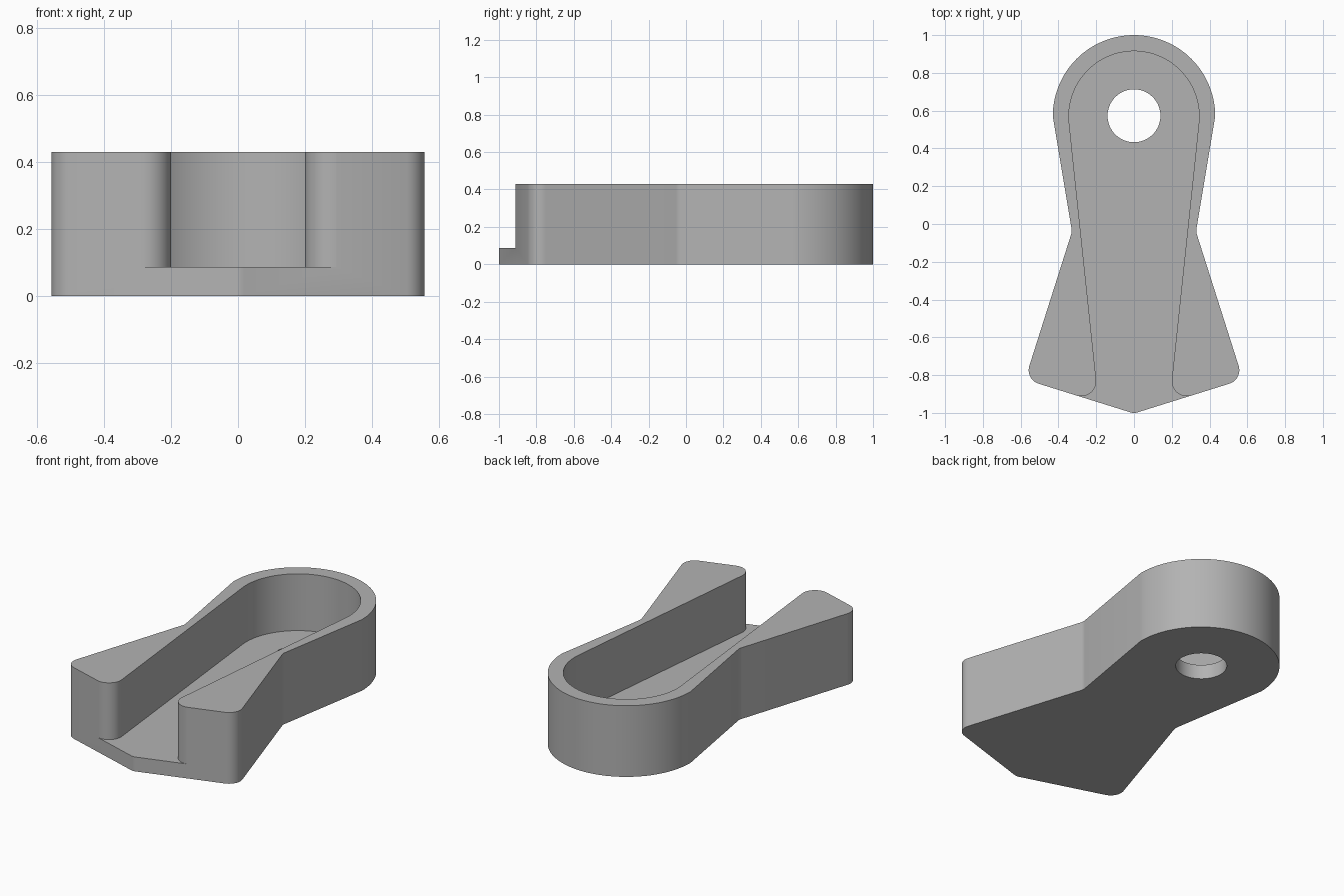
import bpy, bmesh, math
from mathutils import Vector

cube = bpy.data.objects.get("Cube")
if cube:
    bpy.data.objects.remove(cube, do_unlink=True)

HEIGHT, FLOOR = 0.43, 0.087
HEAD = Vector((0, 0.57))


def arc(centre, radius, a0, a1, n):
    return [centre + radius * Vector((math.cos(a0 + (a1 - a0) * i / n),
                                      math.sin(a0 + (a1 - a0) * i / n)))
            for i in range(n + 1)]


def fillet(prev, corner, nxt, radius, n=10):
    # Points of an arc that rounds the corner, tangent to both edges
    u, v = (prev - corner).normalized(), (nxt - corner).normalized()
    half = u.angle(v) / 2
    centre = corner + (u + v).normalized() * radius / math.sin(half)
    t0 = corner + u * radius / math.tan(half) - centre
    t1 = corner + v * radius / math.tan(half) - centre
    start = math.atan2(t0.y, t0.x)
    turn = math.atan2(t0.x * t1.y - t0.y * t1.x, t0.dot(t1))
    return arc(centre, radius, start, start + turn, n)


def mirrored(points):
    return [Vector((-p.x, p.y)) for p in reversed(points)]


def prism(name, points, z0, z1):
    bm = bmesh.new()
    face = bm.faces.new([bm.verts.new((p.x, p.y, z0)) for p in points])
    top = bmesh.ops.extrude_face_region(bm, geom=[face])["geom"]
    bmesh.ops.translate(bm, vec=(0, 0, z1 - z0),
                        verts=[g for g in top if isinstance(g, bmesh.types.BMVert)])
    bmesh.ops.recalc_face_normals(bm, faces=bm.faces)
    mesh = bpy.data.meshes.new(name)
    bm.to_mesh(mesh)
    bm.free()
    obj = bpy.data.objects.new(name, mesh)
    bpy.context.collection.objects.link(obj)
    return obj


grey = bpy.data.materials.new("plain grey")
grey.use_nodes = True
colour = (0.45, 0.45, 0.45, 1)
grey.diffuse_color = colour
grey.node_tree.nodes["Principled BSDF"].inputs["Base Color"].default_value = colour

# Outer outline: round head, pinched waist, flared foot with a pointed front
apex, foot = Vector((0, -1.003)), Vector((0.577, -0.823))
waist, shoulder = Vector((0.328, -0.04)), Vector((0.43, 0.57))
side = (fillet(apex, foot, waist, 0.075)
        + fillet(foot, waist, shoulder, 0.06, 6))
point = fillet(Vector((-foot.x, foot.y)), apex, foot, 0.06, 6)
outline = point + side + arc(HEAD, 0.43, 0, math.pi, 64) + mirrored(side)
body = prism("body", outline, 0, HEIGHT)
body.data.materials.append(grey)

# Open channel: round end, tapering walls, rounded lips at the front
R, r = 0.345, 0.08
edge = (foot - apex).normalized()
normal = Vector((edge.y, -edge.x))
lip = Vector((0.28, apex.y + 0.28 * edge.y / edge.x + r / edge.x))
span = lip - HEAD
tilt = math.atan2(-span.y, span.x) - math.acos((R + r) / span.length)
lip_arc = arc(lip, r, math.atan2(normal.y, normal.x), -math.pi - tilt, 12)
lip_arc[0] += normal * 0.002
right_side = [lip + normal * (r + 0.2)] + lip_arc
channel = (right_side + arc(HEAD, R, -tilt, math.pi + tilt, 64)
           + mirrored(right_side))
cutters = [prism("channel_cutter", channel, FLOOR, HEIGHT + 0.2)]

# Pivot hole through the floor
hole = arc(HEAD + Vector((0, 0.003)), 0.14, 0, 2 * math.pi, 64)[:-1]
cutters.append(prism("hole_cutter", hole, -0.2, HEIGHT + 0.1))

bpy.ops.object.select_all(action='DESELECT')
bpy.context.view_layer.objects.active = body
body.select_set(True)
for cutter in cutters:
    cutter.hide_render = True
    mod = body.modifiers.new(cutter.name, 'BOOLEAN')
    mod.operation, mod.solver, mod.object = 'DIFFERENCE', 'EXACT', cutter
    bpy.ops.object.modifier_apply(modifier=mod.name)
    bpy.data.objects.remove(cutter, do_unlink=True)
bpy.ops.object.shade_smooth_by_angle(angle=math.radians(30))
